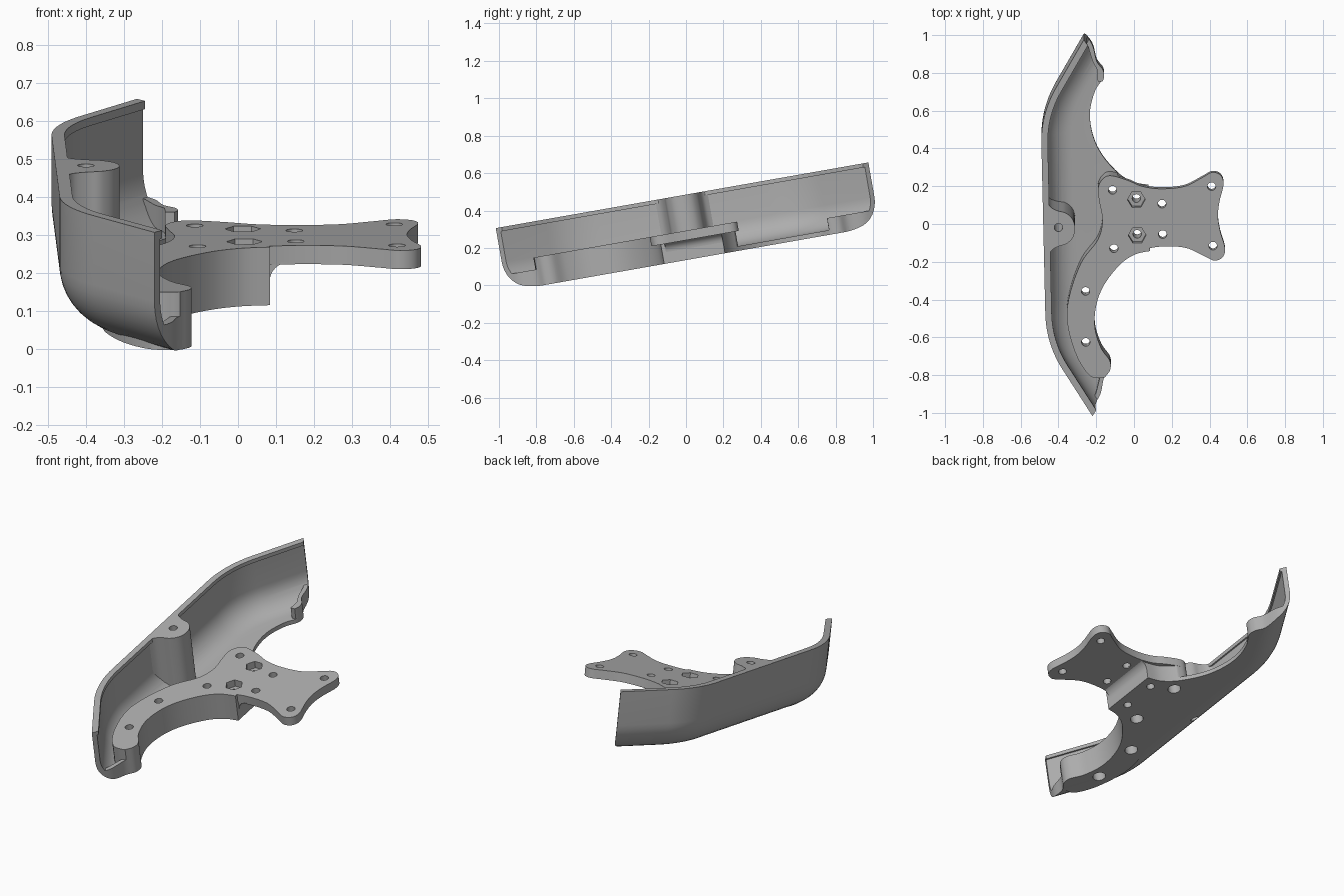
import bpy, bmesh, math
from mathutils import Matrix, Vector

cube = bpy.data.objects.get("Cube")
if cube:
    bpy.data.objects.remove(cube, do_unlink=True)

grey = bpy.data.materials.new("matte_grey")
grey.use_nodes = True
grey.diffuse_color = (0.42, 0.42, 0.42, 1)
grey.node_tree.nodes["Principled BSDF"].inputs["Base Color"].default_value = grey.diffuse_color

TOP, DECK, UNDER = 0.345, 0.155, 0.105
TILT = (Matrix.Translation((0, 0, 0.135)) @ Matrix.Rotation(math.radians(10), 4, "X")
        @ Matrix.Translation((0, 0.045, 0)) @ Matrix.Rotation(math.radians(1.3), 4, "Z"))
scratch = []


def loft(name, rings):
    """Closed solid through rings that have equal point counts."""
    bm = bmesh.new()
    rows = [[bm.verts.new(p) for p in ring] for ring in rings]
    n = len(rows[0])
    for a, b in zip(rows, rows[1:]):
        for i in range(n):
            j = (i + 1) % n
            bm.faces.new((a[i], a[j], b[j], b[i]))
    bm.faces.new(rows[0])
    bm.faces.new(rows[-1])
    bmesh.ops.recalc_face_normals(bm, faces=bm.faces)
    mesh = bpy.data.meshes.new(name)
    bm.to_mesh(mesh)
    bm.free()
    obj = bpy.data.objects.new(name, mesh)
    bpy.context.collection.objects.link(obj)
    return obj


def prism(name, outline, low, high):
    return loft(name, [[(x, y, z) for x, y in outline] for z in (low, high)])


def helper(obj):
    obj.hide_render = True
    scratch.append(obj)
    return obj


def combine(obj, tool, operation):
    mod = obj.modifiers.new("cut", "BOOLEAN")
    mod.operation, mod.object, mod.solver = operation, tool, "EXACT"
    bpy.context.view_layer.update()
    result = bpy.data.meshes.new_from_object(obj.evaluated_get(bpy.context.evaluated_depsgraph_get()))
    obj.modifiers.clear()
    obj.data = result


def smooth(points, closed=False, steps=6):
    """Catmull-Rom curve through a few points."""
    p = [Vector(q) for q in points]
    n = len(p)
    out = []
    for i in range(n if closed else n - 1):
        if closed:
            a, b, c, d = (p[(i + k) % n] for k in (-1, 0, 1, 2))
        else:
            a, b, c, d = (p[min(max(i + k, 0), n - 1)] for k in (-1, 0, 1, 2))
        for s in range(steps):
            t = s / steps
            out.append(0.5 * (2 * b + (c - a) * t + (2 * a - 5 * b + 4 * c - d) * t * t
                              + (3 * b - a - 3 * c + d) * t ** 3))
    return out if closed else out + [p[-1]]


def flip(points):
    return [(x, -y) for x, y in reversed(points)]


def circle(x, y, r, n=24):
    return [(x + r * math.cos(math.tau * i / n), y + r * math.sin(math.tau * i / n)) for i in range(n)]


# Wall path: straight middle, rounded bends, slanted ends
def wall_ring(inset, z):
    bend, radius, start = math.radians(31), 0.577, 0.457
    half = []
    for i in range(13):
        a = bend * i / 12
        half.append((-0.48 + radius - (radius - inset) * math.cos(a),
                     start + (radius - inset) * math.sin(a)))
    x, y = half[-1]
    half.append((x + math.sin(bend), y + math.cos(bend)))
    return [(x, y, z) for x, y in flip(half) + half]


def bowl(name, t, high, fillet=0.16):
    rings = [wall_ring(t, high)]
    for i in range(11):
        a = math.pi / 2 * i / 10
        rings.append(wall_ring(fillet - (fillet - t) * math.cos(a), fillet - (fillet - t) * math.sin(a)))
    return loft(name, rings)


# Footprint shared by the shell floor and the arm
inner = smooth([(0.08, 0.165), (0, 0.182), (-0.08, 0.235), (-0.165, 0.34), (-0.21, 0.45), (-0.22, 0.57),
                (-0.19, 0.68), (-0.145, 0.75), (-0.145, 0.8), (-0.178, 0.85), (-0.2, 0.94), (-0.255, 1.03)])
inner = [tuple(p) for p in inner]
outline = flip(inner) + inner + [(-0.7, 1.1), (-0.7, -1.1)]
footprint = helper(prism("footprint_cutter", outline, -0.1, 0.6))
outer = helper(bowl("outer_form", 0, TOP))

# Curved shell with a slightly thicker rim
shell = bowl("curved_shell", 0, TOP)
combine(shell, helper(bowl("hollow_cutter", 0.025, TOP - 0.022)), "DIFFERENCE")
combine(shell, helper(loft("rim_cutter", [wall_ring(0.034, z) for z in (0.25, 0.5)])), "DIFFERENCE")
combine(shell, footprint, "INTERSECT")
parts = [shell]

# Low lips closing both ends of the shell
lip = [(-0.26, 1.02), (-0.222, 0.93), (-0.2, 0.85), (-0.175, 0.8), (-0.175, 0.74), (-0.1, 0.74), (-0.1, 1.02)]
for name, shape in (("back_end_lip", lip), ("front_end_lip", flip(lip))):
    part = prism(name, shape, 0.01, 0.09)
    combine(part, footprint, "INTERSECT")
    combine(part, outer, "INTERSECT")
    parts.append(part)

# Solid arm under the plate, curving to the front end
edge = smooth([(-0.03, 0.218), (-0.12, 0.245), (-0.165, 0.223), (-0.187, 0.173), (-0.18, 0.1), (-0.167, 0),
               (-0.195, -0.1), (-0.285, -0.22), (-0.352, -0.4), (-0.365, -0.545), (-0.32, -0.72),
               (-0.25, -0.83), (-0.18, -0.84)])
arm = prism("curved_arm", [tuple(p) for p in edge] + [(-0.05, -0.8), (0, -0.5), (0.08, -0.3), (0.08, 0.2)],
            0.001, DECK)
combine(arm, footprint, "INTERSECT")
parts.append(arm)

# Mounting plate with four lobes
half = [(0.455, 0.08), (0.478, 0.17), (0.465, 0.22), (0.42, 0.237), (0.365, 0.21), (0.27, 0.165),
        (0.15, 0.155), (0.05, 0.17), (-0.03, 0.205), (-0.12, 0.232), (-0.165, 0.21), (-0.187, 0.16),
        (-0.18, 0.1)]
plate_line = smooth([(0.445, 0)] + half + [(-0.165, 0)] + flip(half), closed=True)
plate = prism("mounting_plate", [(p.x, p.y + 0.013) for p in plate_line], UNDER, DECK)
parts.append(plate)

# Rounded support where the arm meets the underside of the plate
curve = [(0.08 + 0.05 * (1 - math.cos(a)), 0.06 + 0.05 * math.sin(a))
         for a in (math.pi / 2 * i / 8 for i in range(9))]
curve = [(0.05, 0.06)] + curve + [(0.05, 0.11)]
parts.append(loft("plate_support", [[(x, y, z) for x, z in curve] for y in (-0.145, 0.165)]))

# Screw pillar blended into the wall
side = [(-0.46, 0.15), (-0.437, 0.115), (-0.4, 0.095), (-0.36, 0.083), (-0.325, 0.05)]
post = [(p.x, p.y) for p in smooth(flip(side)[::-1][::-1][::-1] and
                                   [(x, -y) for x, y in side] + [(-0.312, 0)] + side[::-1])]
pillar = prism("screw_pillar", post, 0.01, TOP)
combine(pillar, outer, "INTERSECT")
parts.append(pillar)

# Screw holes, wide recesses below and hexagonal nut pockets above
pairs = [(0.415, 0.16, 0.015), (0.15, 0.082, 0.005), (0.015, 0.096, 0.017), (-0.11, 0.157, 0.01)]
holes = [(x, c + s * d) for x, d, c in pairs for s in (-1, 1)]
wide = holes[-2:] + [(-0.265, -0.373), (-0.27, -0.647)]
cutters = [prism("hole_cutter", circle(x, y, 0.022), -0.1, 0.6) for x, y in holes + wide[2:] + [(-0.4, 0.006)]]
cutters += [prism("recess_cutter", circle(x, y, 0.035), -0.1, 0.08) for x, y in wide]
cutters += [prism("nut_cutter", circle(x, y, 0.047, 6), UNDER + 0.01, 0.3) for x, y in holes[4:6]]
for cutter in cutters:
    helper(cutter)
    for part in (shell, arm, plate, pillar):
        combine(part, cutter, "DIFFERENCE")

# Finish: tilt, colour and shade
for obj in scratch:
    bpy.data.objects.remove(obj, do_unlink=True)
bpy.ops.object.select_all(action="DESELECT")
for part in parts:
    part.data.transform(TILT)
    part.data.materials.clear()
    part.data.materials.append(grey)
    part.select_set(True)
bpy.context.view_layer.objects.active = shell
bpy.ops.object.shade_smooth_by_angle(angle=math.radians(30))
